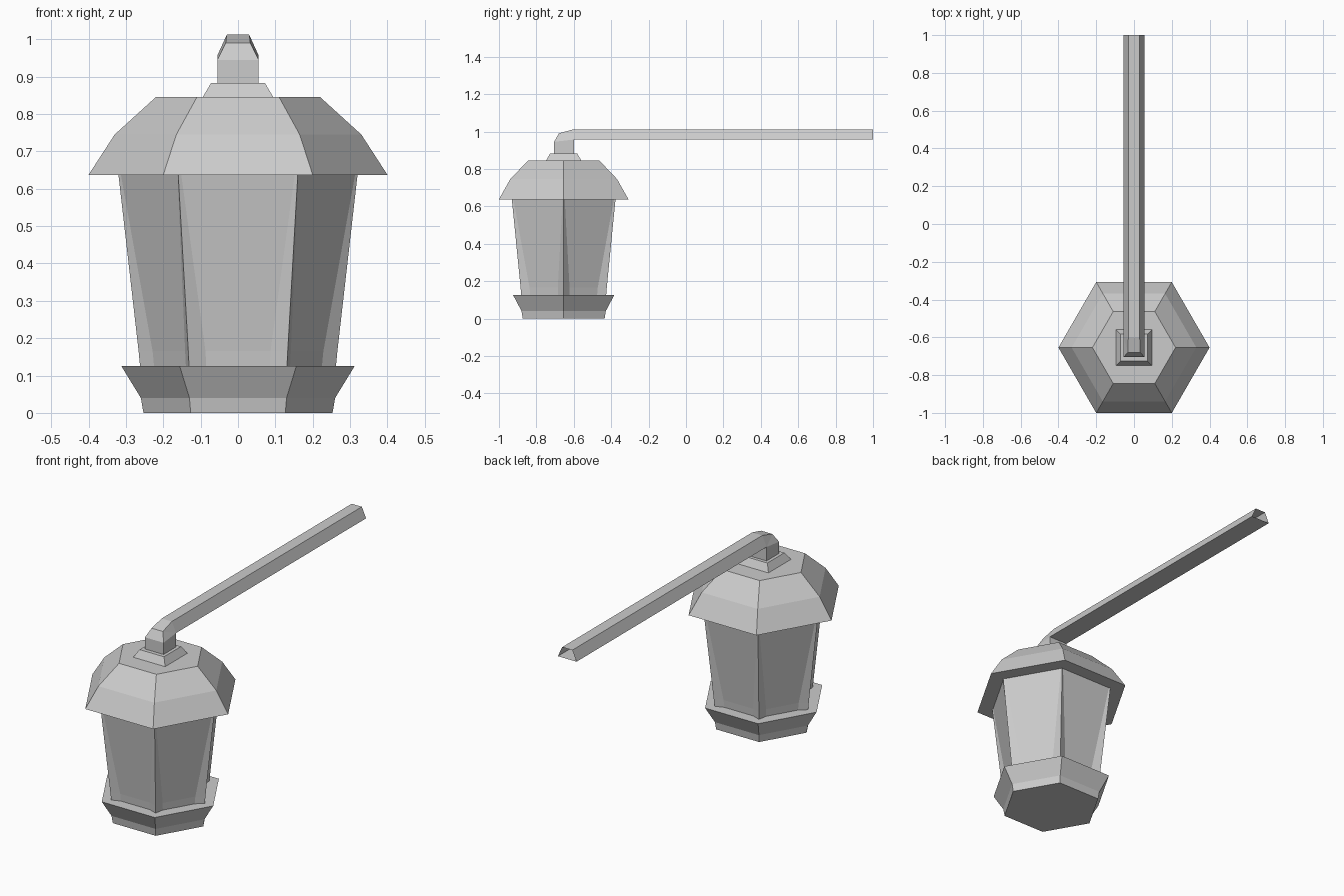
import bpy, bmesh
from math import sin, cos, tan, radians
from mathutils import Vector

cube = bpy.data.objects.get("Cube")
if cube:
    bpy.data.objects.remove(cube)

LAMP_Y = -0.654  # axis of the lantern

metal = bpy.data.materials.new("grey metal")
metal.use_nodes = True
grey = (0.6, 0.6, 0.6, 1)
metal.diffuse_color = grey
metal.node_tree.nodes["Principled BSDF"].inputs["Base Color"].default_value = grey


def loft(name, rings, cap_start=True, cap_end=True):
    """Skin a list of equal-sized closed rings."""
    bm = bmesh.new()
    loops = [[bm.verts.new(p) for p in ring] for ring in rings]
    n = len(loops[0])
    for a, b in zip(loops, loops[1:]):
        for i in range(n):
            j = (i + 1) % n
            bm.faces.new((a[i], a[j], b[j], b[i]))
    if cap_start:
        bm.faces.new(loops[0][::-1])
    if cap_end:
        bm.faces.new(loops[-1])
    bmesh.ops.remove_doubles(bm, verts=bm.verts, dist=0.0001)
    bmesh.ops.recalc_face_normals(bm, faces=bm.faces)
    mesh = bpy.data.meshes.new(name)
    bm.to_mesh(mesh)
    bm.free()
    mesh.materials.append(metal)
    obj = bpy.data.objects.new(name, mesh)
    bpy.context.collection.objects.link(obj)
    return obj


def polygon(radius, z, sides=6, turn=0):
    angles = [radians(turn + 360 * i / sides) for i in range(sides)]
    return [Vector((radius * cos(a), LAMP_Y + radius * sin(a), z)) for a in angles]


def recessed_ring(radius, z, margin):
    """Hexagon whose sides are set in, leaving a sloped margin at each corner."""
    corners = polygon(radius, z)
    ring = []
    for i, a in enumerate(corners):
        b = corners[(i + 1) % 6]
        along = (b - a).normalized()
        inward = Vector((-along.y, along.x, 0)) * margin * tan(radians(20))
        ring += [a, a + along * margin + inward, b - along * margin + inward]
    return ring


# Lantern: base, recessed panels and roof
loft("base", [polygon(r, z) for r, z in ((0.253, 0), (0.26, 0.04), (0.312, 0.125))])
loft("lamp_body", [recessed_ring(0.262, 0.124, 0.046),
                   recessed_ring(0.266, 0.165, 0.046),
                   recessed_ring(0.32, 0.638, 0.008)])
loft("roof", [polygon(r, z) for r, z in ((0.4, 0.637), (0.33, 0.745), (0.22, 0.845))])

# Square collar on the roof
loft("collar", [polygon(half * 2 ** 0.5, z, 4, 45)
                for half, z in ((0.095, 0.844), (0.072, 0.883))])

# Bent arm: half width, y, z of the outer edge, then of the inner edge
bends = [
    ((0.055, -0.705, 0.88), (0.055, -0.6, 0.88)),
    ((0.055, -0.705, 0.945), (0.055, -0.6, 0.957)),
    ((0.033, -0.68, 0.99), (0.055, -0.6, 0.957)),
    ((0.03, -0.6, 1.012), (0.055, -0.6, 0.957)),
    ((0.03, 1.0, 1.012), (0.055, 1.0, 0.957)),
]
loft("arm", [[(-o[0], *o[1:]), o, i, (-i[0], *i[1:])] for o, i in bends],
     cap_end=False)
